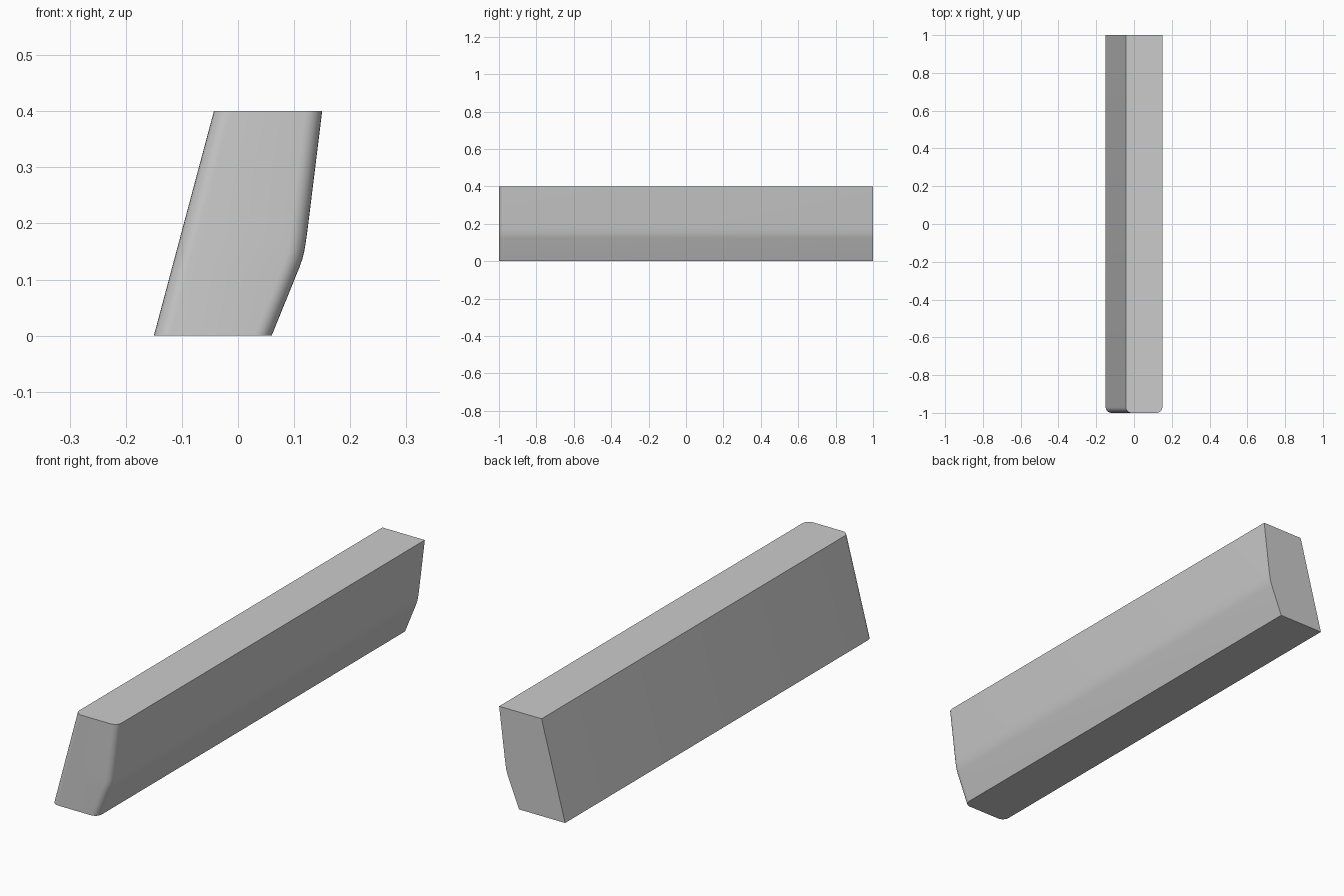
import bpy, bmesh, math

if "Cube" in bpy.data.objects:
    bpy.data.objects.remove(bpy.data.objects["Cube"])

# Horizontal sections: (z, left x, right x) of the leaning, bent bar
R, SEG = 0.03, 6
right_profile = [(0, 0.06), (0.123, 0.110), (0.136, 0.1145), (0.15, 0.118),
                 (0.166, 0.1208), (0.185, 0.1235), (0.4, 0.15)]


def left_x(z):
    return -0.15 + z * (0.107 / 0.4)


def section(z, xr):
    """Outline with square back corners and rounded front corners."""
    xl = left_x(z)
    pts = [(xr, 1), (xl, 1)]
    for cx, start in ((xl + R, math.pi), (xr - R, 1.5 * math.pi)):
        for i in range(SEG + 1):
            a = start + i / SEG * math.pi / 2
            pts.append((cx + R * math.cos(a), -1 + R + R * math.sin(a)))
    return [(x, y, z) for x, y in pts]


# Loft the sections and cap both ends
bm = bmesh.new()
rings = [[bm.verts.new(p) for p in section(z, xr)] for z, xr in right_profile]
for a, b in zip(rings, rings[1:]):
    for i in range(len(a)):
        j = (i + 1) % len(a)
        bm.faces.new((a[i], a[j], b[j], b[i]))
bm.faces.new(rings[0])
bm.faces.new(rings[-1])
bmesh.ops.recalc_face_normals(bm, faces=bm.faces)

mesh = bpy.data.meshes.new("armrest_bar")
bm.to_mesh(mesh)
bm.free()
bar = bpy.data.objects.new("armrest_bar", mesh)
bpy.context.collection.objects.link(bar)

# Smooth the rounded edges, keep the rest crisp
bpy.context.view_layer.objects.active = bar
bar.select_set(True)
bpy.ops.object.shade_smooth_by_angle(angle=math.radians(30))
